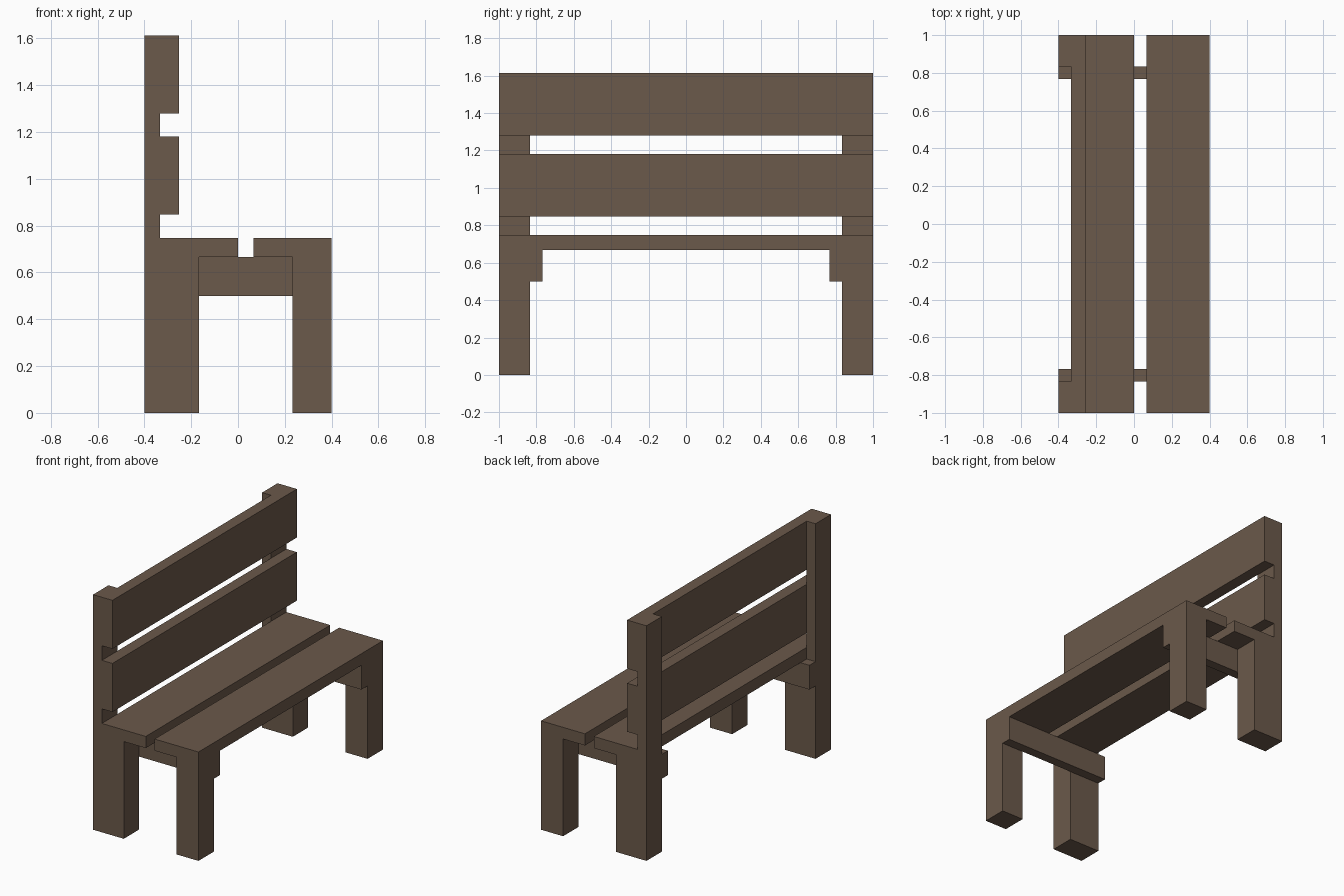
import bpy
import bmesh

if "Cube" in bpy.data.objects:
    bpy.data.objects.remove(bpy.data.objects["Cube"], do_unlink=True)

# Single wood colour
wood = bpy.data.materials.new("brown_wood")
wood.use_nodes = True
colour = (0.147, 0.100, 0.069, 1)
wood.diffuse_color = colour
wood.node_tree.nodes["Principled BSDF"].inputs["Base Color"].default_value = colour


def extrude_profile(name, profile, y0, y1):
    """Extrude an x-z outline along y."""
    bm = bmesh.new()
    face = bm.faces.new([bm.verts.new((x, y0, z)) for x, z in profile])
    side = bmesh.ops.extrude_face_region(bm, geom=[face])["geom"]
    moved = [v for v in side if isinstance(v, bmesh.types.BMVert)]
    bmesh.ops.translate(bm, verts=moved, vec=(0, y1 - y0, 0))
    bmesh.ops.recalc_face_normals(bm, faces=bm.faces)
    mesh = bpy.data.meshes.new(name)
    bm.to_mesh(mesh)
    bm.free()
    mesh.materials.append(wood)
    obj = bpy.data.objects.new(name, mesh)
    bpy.context.collection.objects.link(obj)
    return obj


def board(name, x0, x1, z0, z1, y0=-1, y1=1):
    return extrude_profile(name, [(x0, z0), (x1, z0), (x1, z1), (x0, z1)], y0, y1)


BACK, FRONT, POST = -0.4, 0.4, -0.333
UNDER, SEAT, TOP = 0.667, 0.747, 1.613
INNER = 0.833

# Seat planks with a gap between them
board("rear_seat_plank", POST, 0, UNDER, SEAT)
board("front_seat_plank", 0.067, FRONT, UNDER, SEAT)

# Backrest planks
board("lower_back_plank", POST, -0.253, 0.847, 1.18)
board("upper_back_plank", POST, -0.253, 1.28, TOP)

# Legs and cross rails at both ends
rear_outline = [(BACK, 0), (-0.167, 0), (-0.167, UNDER),
                (POST, UNDER), (POST, TOP), (BACK, TOP)]
for end, s in (("near", -1), ("far", 1)):
    extrude_profile(end + "_rear_leg_and_post", rear_outline, s * INNER, s)
    board(end + "_front_leg", 0.233, FRONT, 0, UNDER, s * INNER, s)
    board(end + "_cross_rail", BACK, FRONT, 0.5, UNDER, s * 0.767, s * INNER)
